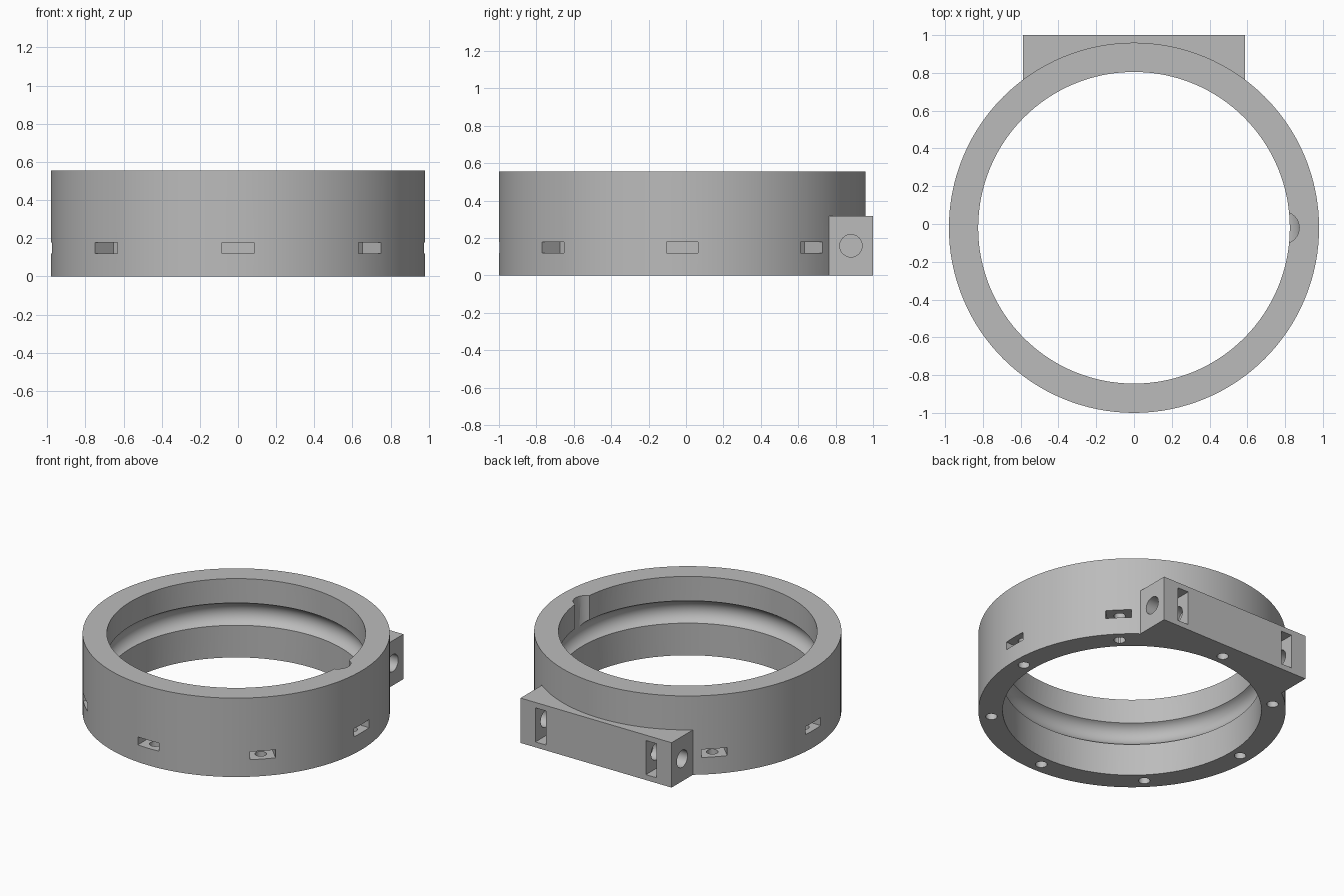
import bpy, bmesh, math
from mathutils import Matrix, Vector

if "Cube" in bpy.data.objects:
    bpy.data.objects.remove(bpy.data.objects["Cube"], do_unlink=True)

CENTRE = Vector((0, -0.02, 0))
OUTER, INNER, HEIGHT = 0.98, 0.825, 0.555
SEGMENTS = 128
RACE_Z, RACE_R, BALL_R = 0.305, 0.79, 0.086

grey = bpy.data.materials.new("plain grey")
grey.use_nodes = True
grey.diffuse_color = (0.5, 0.5, 0.5, 1)
grey.node_tree.nodes["Principled BSDF"].inputs["Base Color"].default_value = grey.diffuse_color


def make_object(name, bm):
    bmesh.ops.recalc_face_normals(bm, faces=bm.faces)
    mesh = bpy.data.meshes.new(name)
    bm.to_mesh(mesh)
    bm.free()
    mesh.materials.append(grey)
    obj = bpy.data.objects.new(name, mesh)
    bpy.context.collection.objects.link(obj)
    return obj


def lathe(name, profile):
    """Solid of revolution about the ring axis; profile is (radius, z), ending on the axis."""
    bm = bmesh.new()
    verts = [bm.verts.new((r, 0, z)) for r, z in profile]
    edges = [bm.edges.new(pair) for pair in zip(verts, verts[1:])]
    bmesh.ops.spin(bm, geom=verts + edges, axis=(0, 0, 1), cent=(0, 0, 0),
                   angle=math.tau, steps=SEGMENTS, use_duplicate=False)
    bmesh.ops.remove_doubles(bm, verts=bm.verts, dist=1e-5)
    bmesh.ops.translate(bm, verts=bm.verts, vec=CENTRE)
    return make_object(name, bm)


def add_box(bm, low, high, matrix=Matrix()):
    low, high = Vector(low), Vector(high)
    place = Matrix.Translation((low + high) / 2) @ Matrix.Diagonal((*(high - low), 1))
    bmesh.ops.create_cube(bm, size=1, matrix=matrix @ place)


def add_rod(bm, start, end, radius):
    start, end = Vector(start), Vector(end)
    turn = (end - start).to_track_quat('Z', 'Y').to_matrix().to_4x4()
    bmesh.ops.create_cone(bm, cap_ends=True, segments=32, radius1=radius, radius2=radius,
                          depth=(end - start).length,
                          matrix=Matrix.Translation((start + end) / 2) @ turn)


def combine(target, tool, operation):
    mod = target.modifiers.new(operation.lower(), 'BOOLEAN')
    mod.object, mod.operation, mod.solver = tool, operation, 'EXACT'
    bpy.context.view_layer.objects.active = target
    bpy.ops.object.modifier_apply(modifier=mod.name)
    bpy.data.objects.remove(tool, do_unlink=True)


# Outer drum with the mounting block fused to the back
housing = lathe("bearing_ring_housing", [(0, 0), (OUTER, 0), (OUTER, HEIGHT), (0, HEIGHT)])
bm = bmesh.new()
add_box(bm, (-0.588, 0.6, 0), (0.588, 1, 0.316))
combine(housing, make_object("mounting_block", bm), 'UNION')

# Bore with a rounded ball race around its middle
reach = math.acos((INNER - RACE_R) / BALL_R)
steps = 16
race = [(RACE_R + BALL_R * math.cos(a), RACE_Z + BALL_R * math.sin(a))
        for a in (reach * (2 * i / steps - 1) for i in range(steps + 1))]
combine(housing, lathe("bore", [(0, -0.1), (INNER, -0.1), *race, (INNER, 0.7), (0, 0.7)]),
        'DIFFERENCE')

# Ball loading notch from the top edge down to the race
bm = bmesh.new()
x, y = RACE_R, CENTRE.y
add_rod(bm, (x, y, RACE_Z), (x, y, 0.7), BALL_R - 0.001)
combine(housing, make_object("loading_notch", bm), 'DIFFERENCE')

# Nut slots around the outside (the back one is covered by the block)
bm = bmesh.new()
for i in range(8):
    if i != 2:
        spin = Matrix.Translation(CENTRE) @ Matrix.Rotation(i * math.pi / 4, 4, 'Z')
        add_box(bm, (0.84, -0.083, 0.12), (1.05, 0.083, 0.177), spin)
combine(housing, make_object("nut_slots", bm), 'DIFFERENCE')

# Screw holes in the underside
bm = bmesh.new()
for i in range(8):
    a = i * math.pi / 4
    foot = CENTRE + Vector((math.cos(a), math.sin(a), 0)) * 0.9
    add_rod(bm, foot - Vector((0, 0, 0.1)), foot + Vector((0, 0, 0.22)), 0.037)
combine(housing, make_object("screw_holes", bm), 'DIFFERENCE')

# Nut slots and side bolt holes of the mounting block
bm = bmesh.new()
for side in (-1, 1):
    add_box(bm, (side * 0.43 - 0.042, 0.78, 0.038), (side * 0.43 + 0.042, 1.1, 0.278))
combine(housing, make_object("block_nut_slots", bm), 'DIFFERENCE')
bm = bmesh.new()
for side in (-1, 1):
    add_rod(bm, (side * 0.32, 0.882, 0.158), (side * 0.7, 0.882, 0.158), 0.06)
combine(housing, make_object("block_bolt_holes", bm), 'DIFFERENCE')

# Smooth round walls, crisp edges
bpy.ops.object.select_all(action='DESELECT')
housing.select_set(True)
bpy.context.view_layer.objects.active = housing
bpy.ops.object.shade_smooth_by_angle(angle=math.radians(30))
